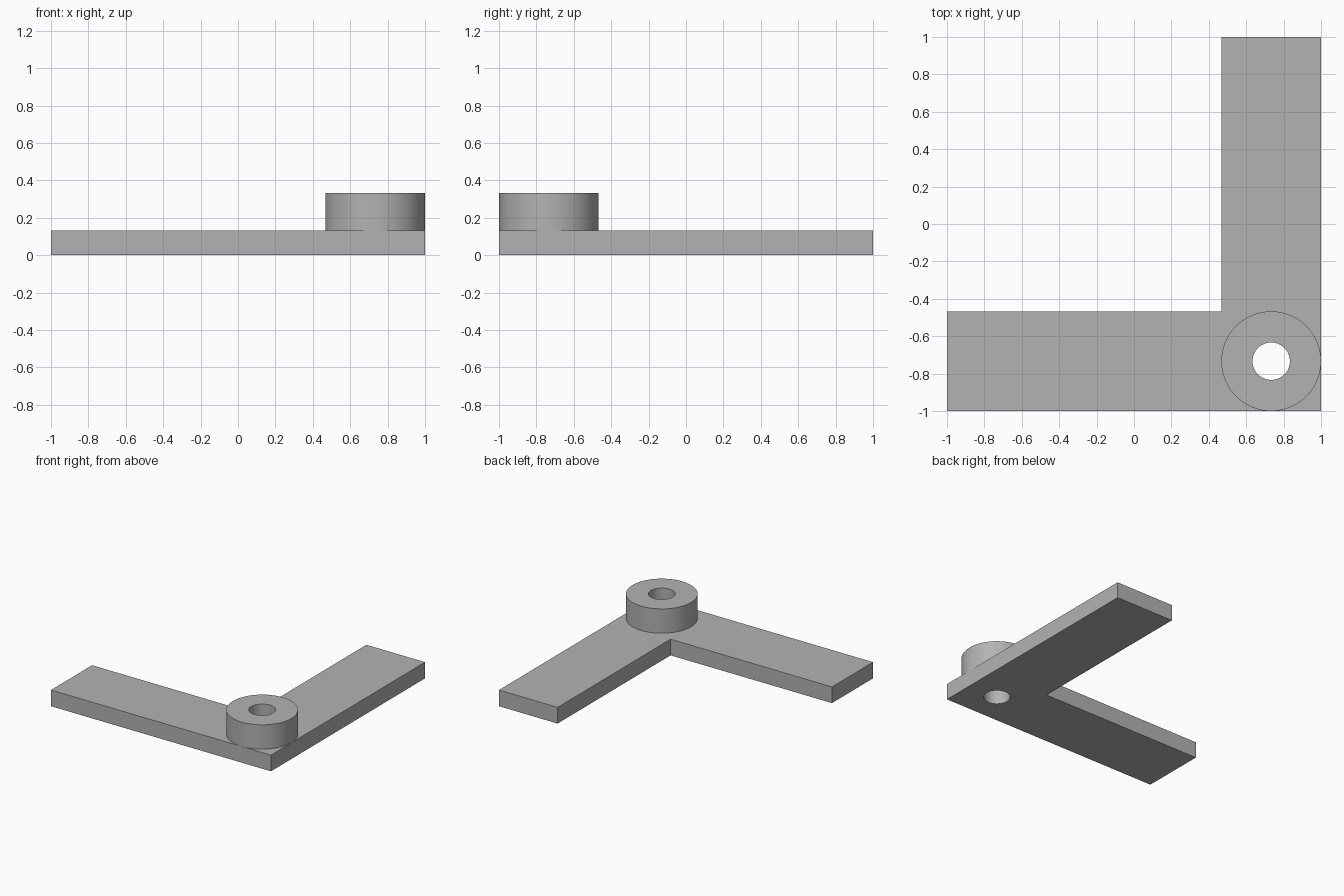
import bpy
import bmesh
import math

if "Cube" in bpy.data.objects:
    bpy.data.objects.remove(bpy.data.objects["Cube"], do_unlink=True)

ARM = 0.533           # arm width, also the boss diameter
PLATE_TOP = 0.133
BOSS_TOP = 0.333
HOLE_R = 0.1
SEGMENTS = 96
INNER = 1 - ARM
CX, CY = 1 - ARM / 2, -1 + ARM / 2

grey = bpy.data.materials.new("light grey")
grey.use_nodes = True
colour = (0.45, 0.45, 0.45, 1)
grey.diffuse_color = colour
grey.node_tree.nodes["Principled BSDF"].inputs["Base Color"].default_value = colour


def cylinder(name, radius, bottom, top):
    bpy.ops.mesh.primitive_cylinder_add(
        vertices=SEGMENTS, radius=radius, depth=top - bottom,
        location=(CX, CY, (bottom + top) / 2))
    obj = bpy.context.object
    obj.name = name
    return obj


def finish(obj, cutter):
    """Drill the hole, then shade round walls smooth and keep edges sharp."""
    obj.data.materials.append(grey)
    drill = obj.modifiers.new("bolt hole", 'BOOLEAN')
    drill.operation = 'DIFFERENCE'
    drill.solver = 'EXACT'
    drill.object = cutter
    bpy.ops.object.select_all(action='DESELECT')
    obj.select_set(True)
    bpy.context.view_layer.objects.active = obj
    bpy.ops.object.modifier_apply(modifier=drill.name)
    bpy.ops.object.shade_smooth_by_angle(angle=math.radians(30))


# L-shaped plate, extruded from its outline
outline = [(-1, -1), (1, -1), (1, 1), (INNER, 1), (INNER, -INNER), (-1, -INNER)]
bm = bmesh.new()
base = bm.faces.new([bm.verts.new((x, y, 0)) for x, y in outline])
raised = bmesh.ops.extrude_face_region(bm, geom=[base], use_keep_orig=True)["geom"]
bmesh.ops.translate(bm, vec=(0, 0, PLATE_TOP),
                    verts=[v for v in raised if isinstance(v, bmesh.types.BMVert)])
bmesh.ops.recalc_face_normals(bm, faces=bm.faces)
mesh = bpy.data.meshes.new("corner_plate")
bm.to_mesh(mesh)
bm.free()
plate = bpy.data.objects.new("corner_plate", mesh)
bpy.context.collection.objects.link(plate)

# Round boss at the corner, with one hole through boss and plate
boss = cylinder("corner_boss", ARM / 2, PLATE_TOP, BOSS_TOP)
cutter = cylinder("hole_cutter", HOLE_R, -0.1, BOSS_TOP + 0.1)
cutter.hide_render = True
for part in (plate, boss):
    finish(part, cutter)
bpy.data.objects.remove(cutter, do_unlink=True)
